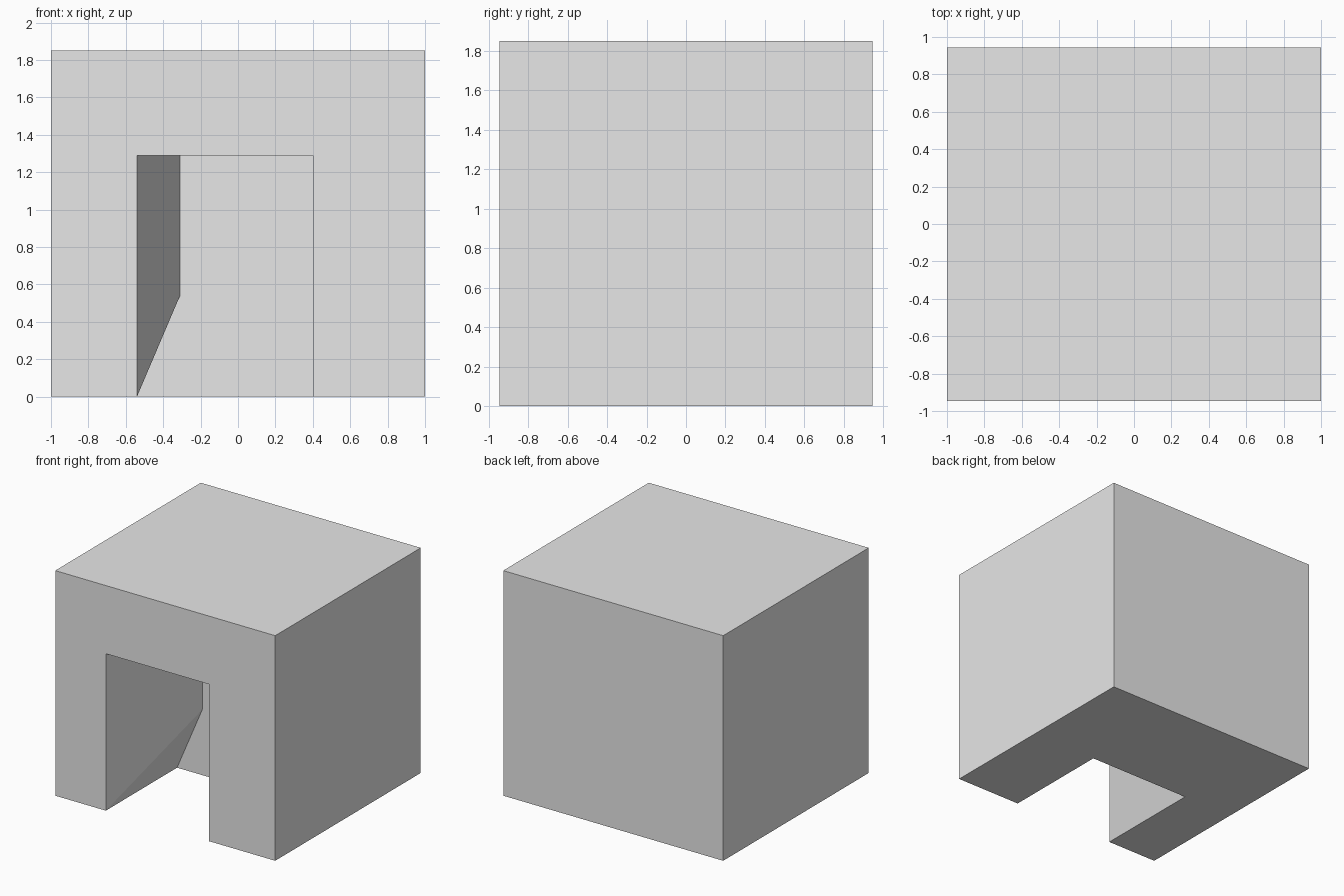
import bpy, bmesh

cube = bpy.data.objects.get("Cube")
if cube:
    bpy.data.objects.remove(cube, do_unlink=True)

# Overall block and doorway dimensions
W, D, H = 1.0, 0.945, 1.85
RIGHT, LEFT, TOP, BACK = -0.54, 0.40, 1.29, -0.02
SLANT_X, SLANT_Z = -0.31, 0.54

grey = bpy.data.materials.new("plain_grey")
grey.use_nodes = True
colour = (0.8, 0.8, 0.8, 1)
grey.diffuse_color = colour
grey.node_tree.nodes["Principled BSDF"].inputs["Base Color"].default_value = colour

bm = bmesh.new()
points = {}


def face(*corners):
    """Add a face, sharing corners that are already there."""
    for c in corners:
        if c not in points:
            points[c] = bm.verts.new(c)
    bm.faces.new([points[c] for c in corners])


# Outer corners: front / back, low / high, from -x to +x
fl0, fl1, fh0, fh1 = [(x, -D, z) for z in (0, H) for x in (-W, W)]
bl0, bl1, bh0, bh1 = [(x, D, z) for z in (0, H) for x in (-W, W)]

# Doorway corners: mouth at the front, recess at the back
ml0, ml1, mh0, mh1 = [(x, -D, z) for z in (0, TOP) for x in (RIGHT, LEFT)]
rl0, rl1 = (RIGHT, BACK, 0), (LEFT, BACK, 0)
bend, rh0, rh1 = (SLANT_X, BACK, SLANT_Z), (SLANT_X, BACK, TOP), (LEFT, BACK, TOP)

# Outer shell with the doorway opening through front and underside
face(fl0, ml0, mh0, mh1, ml1, fl1, fh1, fh0)
face(fl0, bl0, bl1, fl1, ml1, rl1, rl0, ml0)
face(bl0, bl1, bh1, bh0)
face(fh0, fh1, bh1, bh0)
face(fl0, fh0, bh0, bl0)
face(fl1, bl1, bh1, fh1)

# Recess: ceiling, back, straight side, angled side and its undercut
face(mh0, mh1, rh1, rh0)
face(rl0, rl1, rh1, rh0, bend)
face(ml1, mh1, rh1, rl1)
face(ml0, mh0, rh0, bend)
face(ml0, bend, rl0)

bmesh.ops.recalc_face_normals(bm, faces=bm.faces)
mesh = bpy.data.meshes.new("block_with_doorway")
bm.to_mesh(mesh)
bm.free()
mesh.materials.append(grey)
block = bpy.data.objects.new("block_with_doorway", mesh)
bpy.context.collection.objects.link(block)
